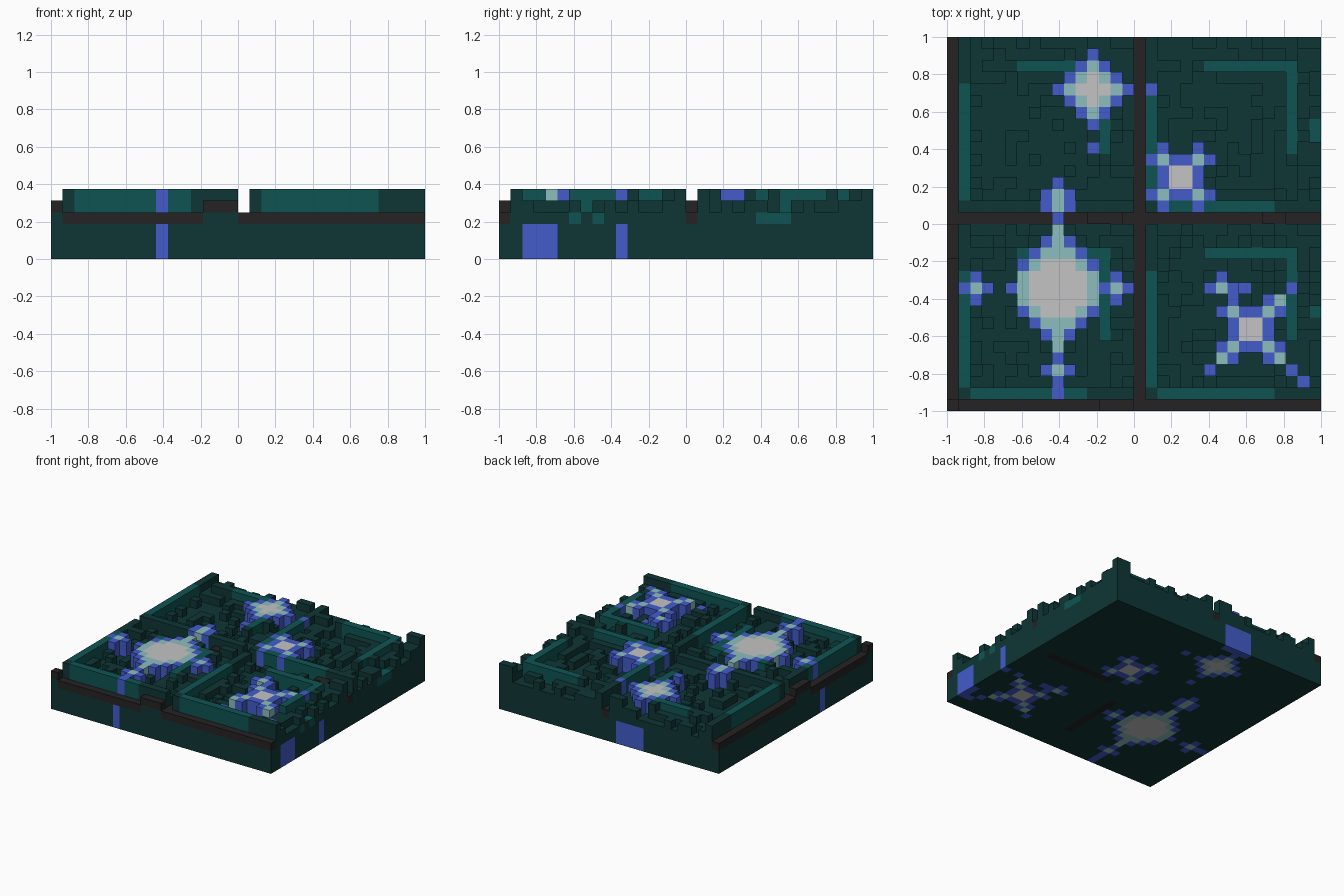
import bpy, bmesh, random
from mathutils import Vector

random.seed(7)
if "Cube" in bpy.data.objects:
    bpy.data.objects.remove(bpy.data.objects["Cube"])

N, C = 32, 1 / 16          # cells per side, cell size
BASE = 4                   # layers in the slab


def srgb(h):
    out = []
    for n in (0, 2, 4):
        c = int(h[n:n + 2], 16) / 255
        out.append(c / 12.92 if c <= 0.04045 else ((c + 0.055) / 1.055) ** 2.4)
    return (*out, 1)


MATS = {}
for name, h in {"dark_teal": "0f3636", "edge_teal": "0f5454", "grout_black": "252222",
                "crystal_blue": "435ccb", "crystal_pale": "8dbdbd",
                "crystal_white": "c4c4c4"}.items():
    m = bpy.data.materials.new(name)
    m.use_nodes = True
    m.diffuse_color = srgb(h)
    b = m.node_tree.nodes["Principled BSDF"]
    b.inputs["Base Color"].default_value = srgb(h)
    b.inputs["Roughness"].default_value = 0.9
    MATS[name] = m
DARK, EDGE, GROUT, BLUE, PALE, WHITE = MATS

# ---- crystals: cell -> colour, with optional lower heights ----
crystal, low = {}, set()


def put(colour, *cells):
    for c in cells:
        crystal[c] = colour


def cross(i, j):
    put(BLUE, (i - 1, j), (i + 1, j), (i, j - 1), (i, j + 1))
    put(PALE, (i, j))


def star(i, j):
    """Square core with blue sides, pale corners and forked blue tips."""
    for a in range(-1, 3):
        for b in range(-1, 3):
            ca, cb = a in (-1, 2), b in (-1, 2)
            put(PALE if ca and cb else BLUE if ca or cb else WHITE, (i + a, j + b))
            if ca and cb:
                da, db = (1 if a > 0 else -1), (1 if b > 0 else -1)
                put(BLUE, (i + a + da, j + b), (i + a, j + b + db))


# back crystal: diamond
for a in range(-3, 4):
    for b in range(-3, 4):
        d = abs(a) + abs(b)
        if d < 4:
            put(BLUE if d == 3 else PALE if d == 2 else WHITE, (12 + a, 27 + b))
put(BLUE, (12, 22), (17, 27))

# middle and front left stars
star(19, 19)
star(25, 6)
put(PALE, (28, 9), (23, 4), (28, 4))
put(BLUE, (22, 3), (29, 3), (30, 2), (29, 10), (25, 10))
low |= {(22, 3), (29, 3), (30, 2), (25, 10)}
cross(23, 10)
crystal.pop((23, 9))

# large crystal with beams and small crosses
for a in range(-4, 5):
    for b in range(-4, 5):
        d, mx = abs(a) + abs(b), max(abs(a), abs(b))
        if d <= 3 and mx <= 2:
            put(WHITE, (9 + a, 10 + b))
        elif d <= 4 and mx <= 3:
            put(PALE, (9 + a, 10 + b))
        elif d <= 5:
            put(BLUE, (9 + a, 10 + b))
for c in ((5, 11), (5, 9), (13, 11), (13, 9)):
    crystal.pop(c, None)
put(PALE, *[(9, j) for j in (5, 6, 7, 13, 14, 15)])
put(BLUE, (9, 4), (9, 2), (9, 1), (9, 16), (9, 19), (8, 18), (10, 18), (8, 17), (10, 17))
put(PALE, (9, 17), (9, 18))
cross(9, 3)
cross(2, 10)
cross(14, 10)
low.add((9, 16))

# ---- voxels: (i, j, k) -> (part, colour) ----
vox = {}


def column(i, j, top, part, colour, bottom=0):
    for k in range(bottom, top):
        vox[i, j, k] = (part, colour)


# slab
for i in range(N):
    for j in range(N):
        column(i, j, BASE, "base_slab", DARK)

# grout channels, with a few raised lengths
for n in range(N):
    bump = n == 0 or n in (13, 14, 15)
    for i, j, top in ((n, 0, 5 if bump else 4), (0, n, 5 if bump else 4),
                      (n, 16, 5 if n in (12, 13, 14, 27, 28) else 4), (16, n, 4)):
        if i == 16:
            top = 4
        column(i, j, top, "base_slab", DARK)
        vox[i, j, top - 1] = ("grout", GROUT)
for n in range(20, 30):
    vox[n, 16, 0] = ("grout", GROUT)
for n in range(4, 13):
    vox[16, n, 0] = ("grout", GROUT)

# four worn tiles
TILES = {"front_right_tile": (1, 1), "front_left_tile": (17, 1),
         "back_right_tile": (1, 17), "back_left_tile": (17, 17)}
for name, (oi, oj) in TILES.items():
    for u in range(15):
        for v in range(15):
            top, colour = BASE, DARK
            if u == 0 or v == 0:                       # outer low-side walls
                top = 6
                lit = 1 <= v <= 10 if u == 0 else 1 <= u <= 10
                if lit and not (v == 0 and name == "back_right_tile"):
                    colour = EDGE
            elif (u == 12 and v <= 12) or (v == 12 and u <= 12):   # inset walls
                lit = (v if u == 12 else u) >= 5
                top = 6 if lit else random.choice((5, 5, 6))
                colour = EDGE if lit else DARK
            elif u > 12 or v > 12:                     # broken outer ledge
                top = random.choice((4, 5, 5, 5, 6))
                if u == 14 or v == 14:
                    top = random.choice((4, 4, 5, 5))
                if u > 12 and v > 12:
                    top = 6 if v == 14 else 5
            elif u in (1, 11) or v in (1, 11):         # rubble along the walls
                top = random.choice((4, 5, 5))
            else:                                      # scattered floor blocks
                top = random.choice((4, 4, 4, 5))
            column(oi + u, oj + v, top, name + ("_edge" if colour == EDGE else ""),
                   colour, BASE)

# crystals run through the whole slab
for (i, j), colour in crystal.items():
    for k in range(BASE, 6):
        vox.pop((i, j, k), None)
    column(i, j, 5 if (i, j) in low else 6, "crystals", colour)

# crystal veins and teal flecks on the outer sides
for i, j in [(9, 0), (0, 10), (31, 2), (31, 3), (31, 4), (31, 10)] + \
            [(n, 31) for n in (11, 12, 13, 14)]:
    column(i, j, 3, "crystals", BLUE)
for j in (6, 8, 22, 23, 24):
    vox[31, j, 3] = ("side_flecks", EDGE)

# ---- turn each part's exposed voxel sides into a mesh ----
DIRS = [Vector(d) for d in ((1, 0, 0), (-1, 0, 0), (0, 1, 0),
                            (0, -1, 0), (0, 0, 1), (0, 0, -1))]


def build(part):
    cells = {p: c for p, (q, c) in vox.items() if q == part}
    colours = [c for c in MATS if c in cells.values()]
    bm = bmesh.new()
    for p, colour in cells.items():
        mid = Vector(p) + Vector((0.5, 0.5, 0.5))
        for d in DIRS:
            if tuple(int(a + b) for a, b in zip(p, d)) in vox:
                continue
            s = Vector((d.y, d.z, d.x))
            t = d.cross(s)
            corners = [mid + 0.5 * (d + a * s + b * t)
                       for a, b in ((-1, -1), (1, -1), (1, 1), (-1, 1))]
            f = bm.faces.new([bm.verts.new(((q.x - 16) * C, (q.y - 16) * C, q.z * C))
                              for q in corners])
            f.material_index = colours.index(colour)
    bmesh.ops.remove_doubles(bm, verts=bm.verts, dist=0.001)
    me = bpy.data.meshes.new(part)
    bm.to_mesh(me)
    bm.free()
    for c in colours:
        me.materials.append(MATS[c])
    bpy.context.scene.collection.objects.link(bpy.data.objects.new(part, me))


for part in sorted({q for q, _ in vox.values()}):
    build(part)
